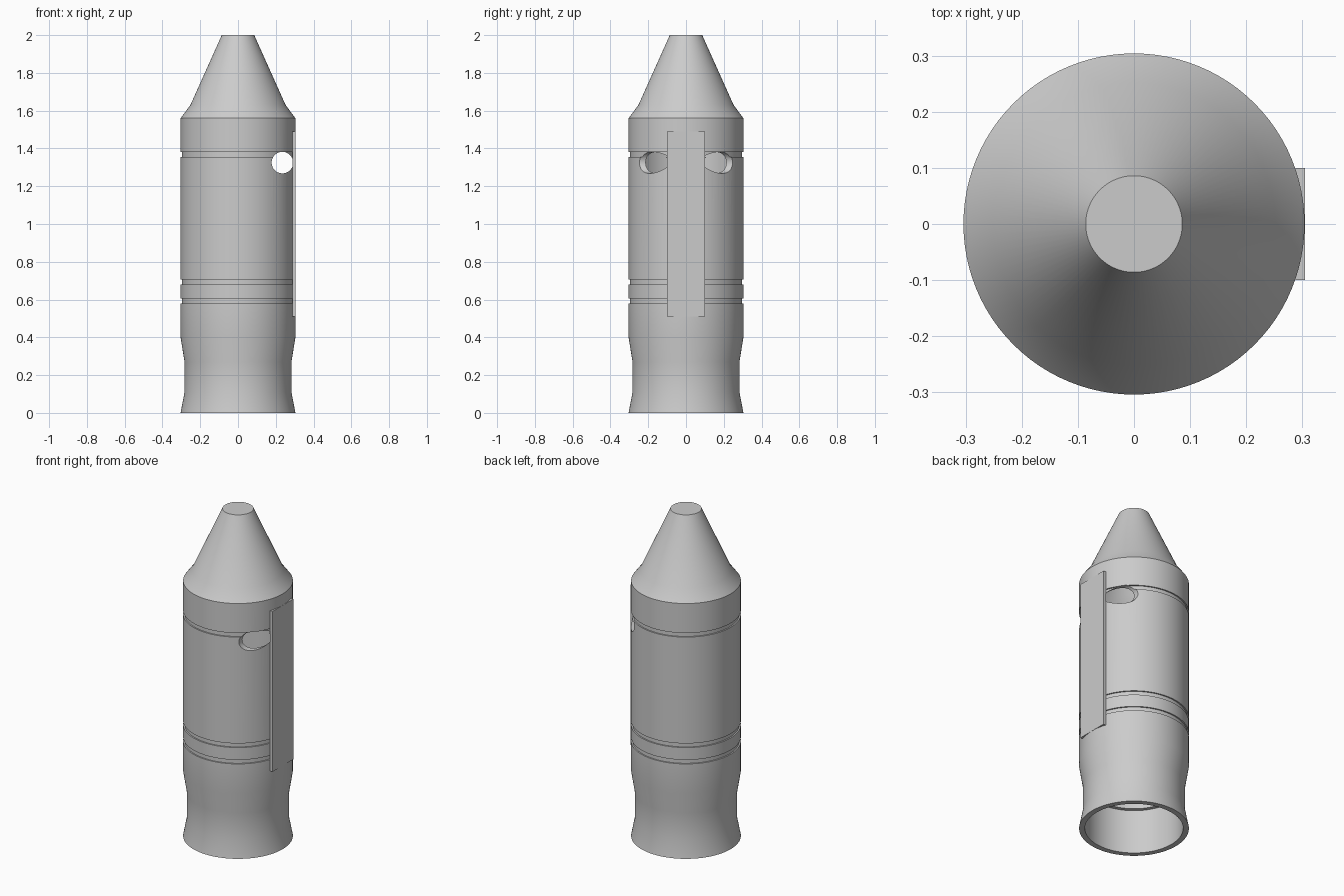
import bpy, bmesh, math

if "Cube" in bpy.data.objects:
    bpy.data.objects.remove(bpy.data.objects["Cube"])

grey = bpy.data.materials.new("light grey")
grey.diffuse_color = (0.6, 0.6, 0.6, 1)
grey.use_nodes = True
grey.node_tree.nodes["Principled BSDF"].inputs["Base Color"].default_value = grey.diffuse_color

R = 0.304       # outer radius
GROOVE = 0.296  # radius at the bottom of the grooves


def lathe(name, profile, sides=96):
    """Revolve (radius, z) points about z; radius 0 makes a pole."""
    bm = bmesh.new()
    rings = []
    for r, z in profile:
        if r == 0:
            rings.append([bm.verts.new((0, 0, z))] * sides)
        else:
            rings.append([bm.verts.new((r * math.cos(2 * math.pi * i / sides),
                                        r * math.sin(2 * math.pi * i / sides), z))
                          for i in range(sides)])
    for a, b in zip(rings, rings[1:]):
        for i in range(sides):
            j = (i + 1) % sides
            bm.faces.new(list(dict.fromkeys((a[i], a[j], b[j], b[i]))))
    bmesh.ops.recalc_face_normals(bm, faces=bm.faces)
    me = bpy.data.meshes.new(name)
    bm.to_mesh(me)
    bm.free()
    me.materials.append(grey)
    ob = bpy.data.objects.new(name, me)
    bpy.context.collection.objects.link(ob)
    return ob


def groove(z0, z1):
    return [(R, z0), (GROOVE, z0), (GROOVE, z1), (R, z1)]


# Hollow shell: bore and inner ledge, then base rim, waist, grooves and nose
inside = [(0, 1.97), (0.07, 1.97), (0.228, 1.62), (0.278, 1.555),
          (0.278, 0.30), (0.25, 0.30), (0.25, 0.27), (0.272, 0.27), (0.272, 0)]
outside = ([(R, 0), (0.283, 0.11), (0.283, 0.27), (R, 0.40)]
           + groove(0.58, 0.605) + groove(0.68, 0.705) + groove(1.355, 1.38)
           + [(R, 1.56), (0.252, 1.63), (0.086, 2.0), (0, 2.0)])
body = lathe("body_shell", inside + outside)

# Round cross hole drilled front to back, off centre
bpy.ops.mesh.primitive_cylinder_add(vertices=48, radius=0.057, depth=1,
                                    location=(0.235, 0, 1.325),
                                    rotation=(math.pi / 2, 0, 0))
drill = bpy.context.object
drill.name = "hole_cutter"
drill.hide_render = True
drill.data.materials.append(grey)
mod = body.modifiers.new("cross_hole", 'BOOLEAN')
mod.operation = 'DIFFERENCE'
mod.solver = 'EXACT'
mod.object = drill
bpy.ops.object.select_all(action='DESELECT')
bpy.context.view_layer.objects.active = body
body.select_set(True)
bpy.ops.object.modifier_apply(modifier=mod.name)
bpy.data.objects.remove(drill)
bpy.ops.object.shade_smooth_by_angle(angle=math.radians(30))

# Flat side plate, flush with the widest point of the body
x0, x1, z0, z1 = 0.288, 0.3045, 0.51, 1.49
bpy.ops.mesh.primitive_cube_add(size=1, location=((x0 + x1) / 2, 0, (z0 + z1) / 2))
plate = bpy.context.object
plate.name = "side_plate"
plate.scale = (x1 - x0, 0.2, z1 - z0)
bpy.ops.object.transform_apply(location=False, rotation=False, scale=True)
plate.data.materials.append(grey)
